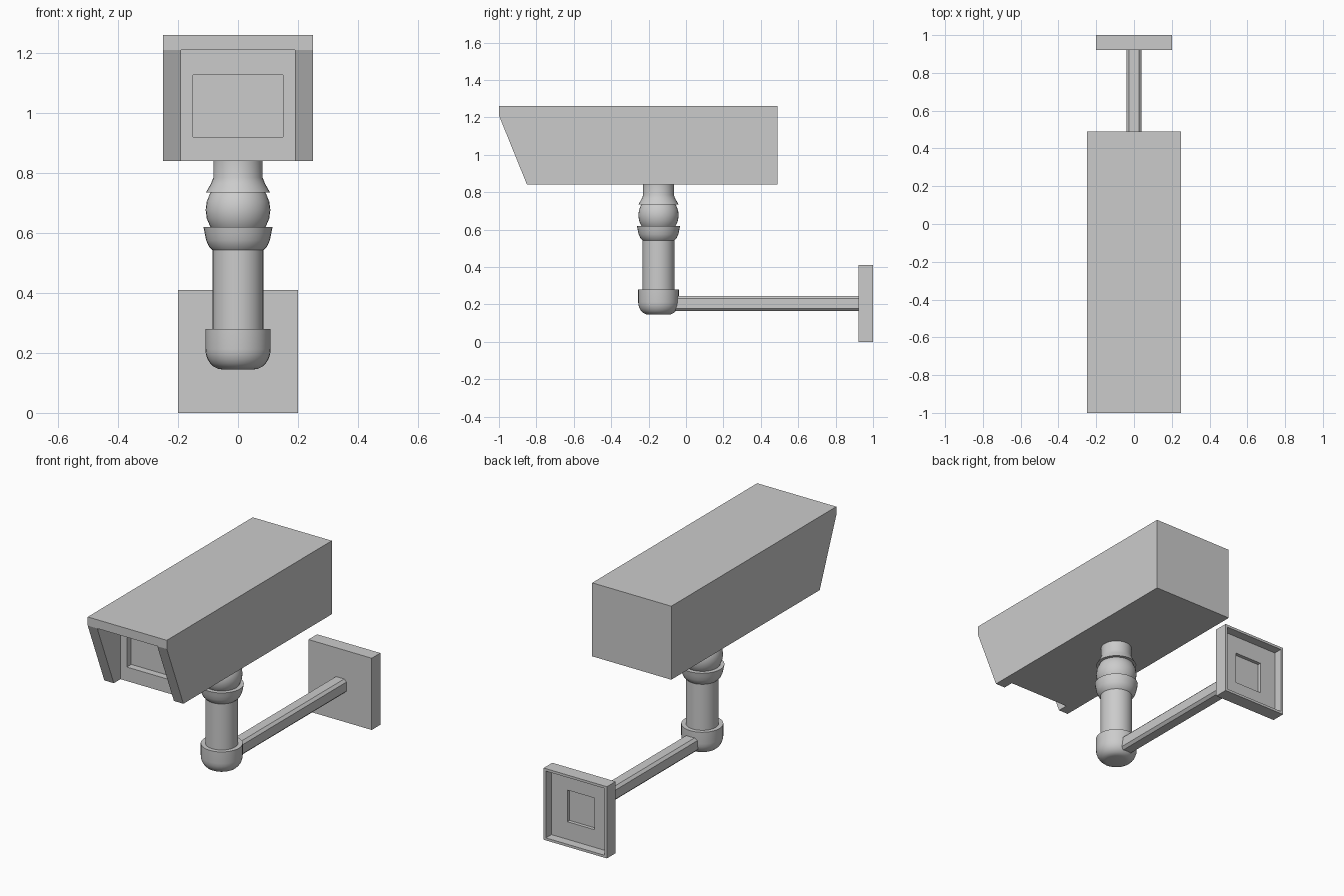
import bpy, bmesh, math
from mathutils import Matrix, Vector

if "Cube" in bpy.data.objects:
    bpy.data.objects.remove(bpy.data.objects["Cube"])

grey = bpy.data.materials.new("light_grey")
grey.diffuse_color = (0.6, 0.6, 0.6, 1)
grey.use_nodes = True
grey.node_tree.nodes["Principled BSDF"].inputs["Base Color"].default_value = grey.diffuse_color
POST_Y = -0.147
ARM_Z = 0.205


def finish(bm, name, smooth=True):
    bmesh.ops.recalc_face_normals(bm, faces=bm.faces[:])
    me = bpy.data.meshes.new(name)
    bm.to_mesh(me)
    bm.free()
    ob = bpy.data.objects.new(name, me)
    bpy.context.collection.objects.link(ob)
    me.materials.append(grey)
    if smooth:
        bpy.ops.object.select_all(action='DESELECT')
        ob.select_set(True)
        bpy.context.view_layer.objects.active = ob
        bpy.ops.object.shade_smooth_by_angle(angle=math.radians(35))
    return ob


def prism(name, pts, direction, smooth=False):
    """Closed prism: a polygon of 3D points swept along a direction."""
    bm = bmesh.new()
    face = bm.faces.new([bm.verts.new(p) for p in pts])
    new = bmesh.ops.extrude_face_region(bm, geom=[face])["geom"]
    bmesh.ops.translate(bm, vec=Vector(direction),
                        verts=[v for v in new if isinstance(v, bmesh.types.BMVert)])
    return finish(bm, name, smooth)


def box(name, x, y0, y1, z0, z1):
    return prism(name, [(-x, y0, z0), (-x, y1, z0), (-x, y1, z1), (-x, y0, z1)], (2 * x, 0, 0))


def lathe(name, profile, sides=32):
    """Turn an (r, z) profile around the post axis."""
    bm = bmesh.new()
    vs = [bm.verts.new((r, 0, z)) for r, z in profile]
    es = [bm.edges.new(p) for p in zip(vs, vs[1:])]
    bmesh.ops.spin(bm, geom=vs + es, axis=(0, 0, 1), cent=(0, 0, 0),
                   angle=math.tau, steps=sides)
    bmesh.ops.remove_doubles(bm, verts=bm.verts[:], dist=1e-5)
    bmesh.ops.translate(bm, vec=(0, POST_Y, 0), verts=bm.verts[:])
    return finish(bm, name)


# Camera housing with slanted hood, open at the front and underneath
side = [(-1, 1.26), (-1, 1.21), (-0.85, 0.84), (0.49, 0.84), (0.49, 1.26)]
housing = prism("camera_housing", [(-0.25, y, z) for y, z in side], (0.5, 0, 0))
cutters = [box("hood_cutter", 0.19, -1.2, -0.79, 0.7, 1.21),
           box("window_cutter", 0.15, -0.9, -0.75, 0.92, 1.127)]
for c in cutters:
    c.hide_render = True
    c.hide_set(True)
    mod = housing.modifiers.new(c.name, 'BOOLEAN')
    mod.operation = 'DIFFERENCE'
    mod.solver = 'EXACT'
    mod.object = c

# Upright post, turned parts from top to bottom
lathe("neck", [(0, 0.85), (0.082, 0.85), (0.082, 0.785), (0.09, 0.765),
               (0.107, 0.735), (0, 0.735)])
lathe("ball_joint", [(0.108 * math.cos(a), 0.677 + 0.108 * math.sin(a))
                     for a in [math.radians(-90 + 15 * i) for i in range(13)]])
lathe("socket_collar", [(0.085, 0.62), (0.115, 0.62), (0.111, 0.598), (0.106, 0.575),
                        (0.097, 0.555), (0.084, 0.542), (0, 0.542)])
lathe("post", [(0, 0.56), (0.085, 0.56), (0.085, 0.22), (0, 0.22)])
bend = [(0.053 + 0.056 * math.cos(a), 0.213 - 0.068 * math.sin(a))
        for a in [math.radians(15 * i) for i in range(7)]]
lathe("elbow_cap", [(0, 0.28), (0.109, 0.28)] + bend + [(0, 0.145)])

# Horizontal arm, a square bar with chamfered edges
h, c = 0.04, 0.026
section = [(c, -h), (h, -c), (h, c), (c, h), (-c, h), (-h, c), (-h, -c), (-c, -h)]
prism("arm", [(x, POST_Y, ARM_Z + z) for x, z in section], (0, 0.925 - POST_Y, 0), True)

# Wall plate with hollow back and a square socket behind the arm
bm = bmesh.new()
bmesh.ops.create_cube(bm, size=1, matrix=Matrix.Translation((0, 0.961, ARM_Z))
                      @ Matrix.Diagonal((0.4, 0.078, 0.41, 1)))
bmesh.ops.recalc_face_normals(bm, faces=bm.faces[:])
back = max(bm.faces, key=lambda f: f.calc_center_median().y)
for inset, depth in ((0.02, 0.05), (0.142, 0.02)):
    bmesh.ops.inset_region(bm, faces=[back], thickness=inset)
    moved = bmesh.ops.extrude_discrete_faces(bm, faces=[back])["faces"]
    back = moved[0]
    bmesh.ops.translate(bm, vec=(0, -depth, 0), verts=back.verts[:])
finish(bm, "wall_plate", False)
